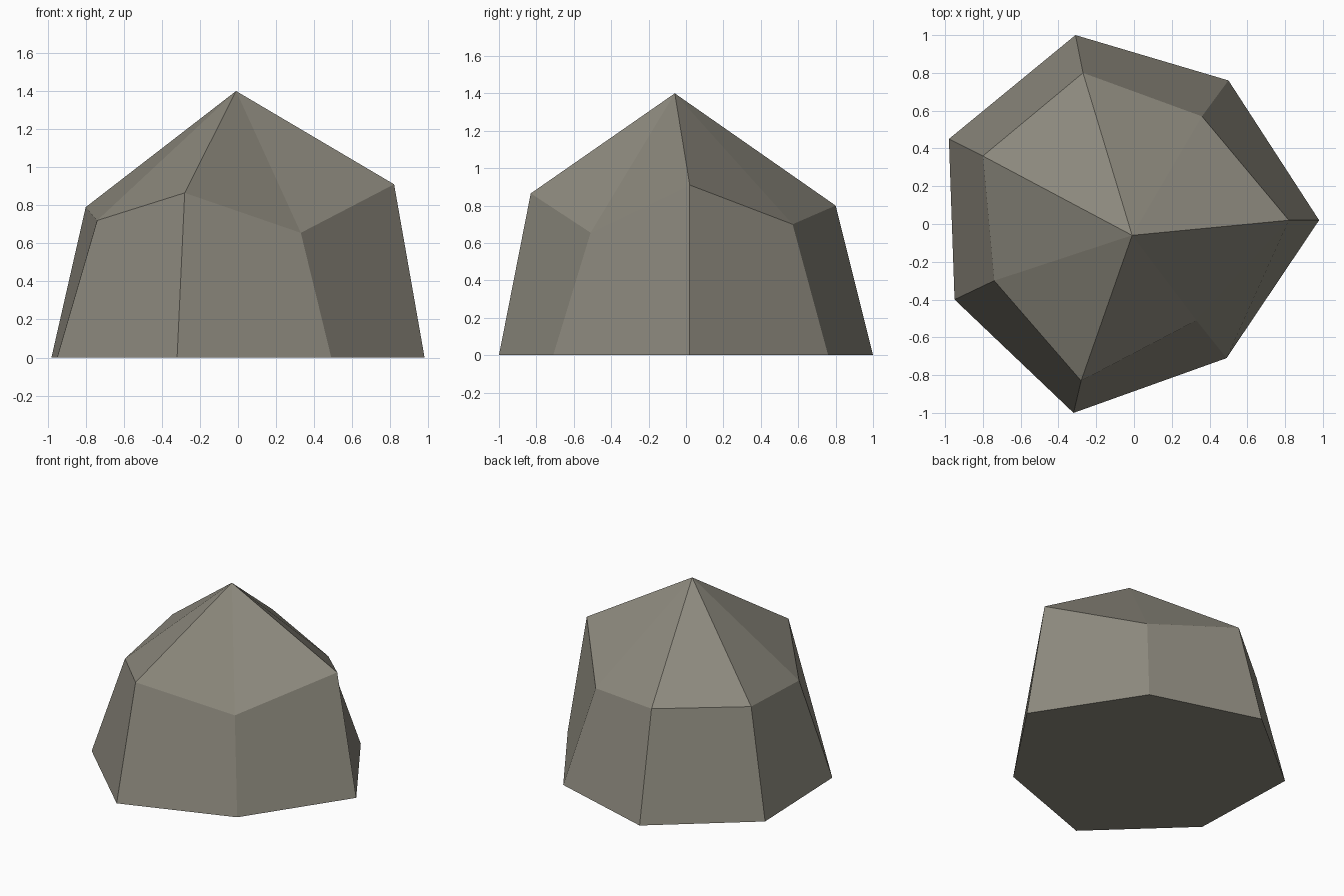
import bpy, bmesh

if "Cube" in bpy.data.objects:
    bpy.data.objects.remove(bpy.data.objects["Cube"])

# Faceted boulder: seven-sided footprint, uneven shoulder ring, single peak
base = [(0.98, 0.02), (0.50, 0.76), (-0.31, 1.00), (-0.98, 0.45),
        (-0.95, -0.40), (-0.32, -1.00), (0.49, -0.71)]
shoulder = [(0.82, 0.02, 0.91), (0.36, 0.57, 0.70), (-0.27, 0.80, 0.80),
            (-0.80, 0.36, 0.79), (-0.74, -0.30, 0.72), (-0.28, -0.83, 0.865),
            (0.33, -0.51, 0.655)]
peak = (-0.01, -0.06, 1.40)

bm = bmesh.new()
low = [bm.verts.new((x, y, 0)) for x, y in base]
high = [bm.verts.new(p) for p in shoulder]
top = bm.verts.new(peak)

# Underside, sloping walls and crown
bm.faces.new(low[::-1])
for i in range(len(low)):
    j = (i + 1) % len(low)
    bm.faces.new((low[i], low[j], high[j], high[i]))
    bm.faces.new((high[i], high[j], top))
bmesh.ops.recalc_face_normals(bm, faces=bm.faces)

mesh = bpy.data.meshes.new("boulder")
bm.to_mesh(mesh)
bm.free()

# Stone colour
stone = bpy.data.materials.new("warm grey stone")
stone.diffuse_color = (0.27, 0.255, 0.21, 1)
stone.use_nodes = True
stone.node_tree.nodes["Principled BSDF"].inputs["Base Color"].default_value = stone.diffuse_color
mesh.materials.append(stone)
bpy.context.collection.objects.link(bpy.data.objects.new("boulder", mesh))
